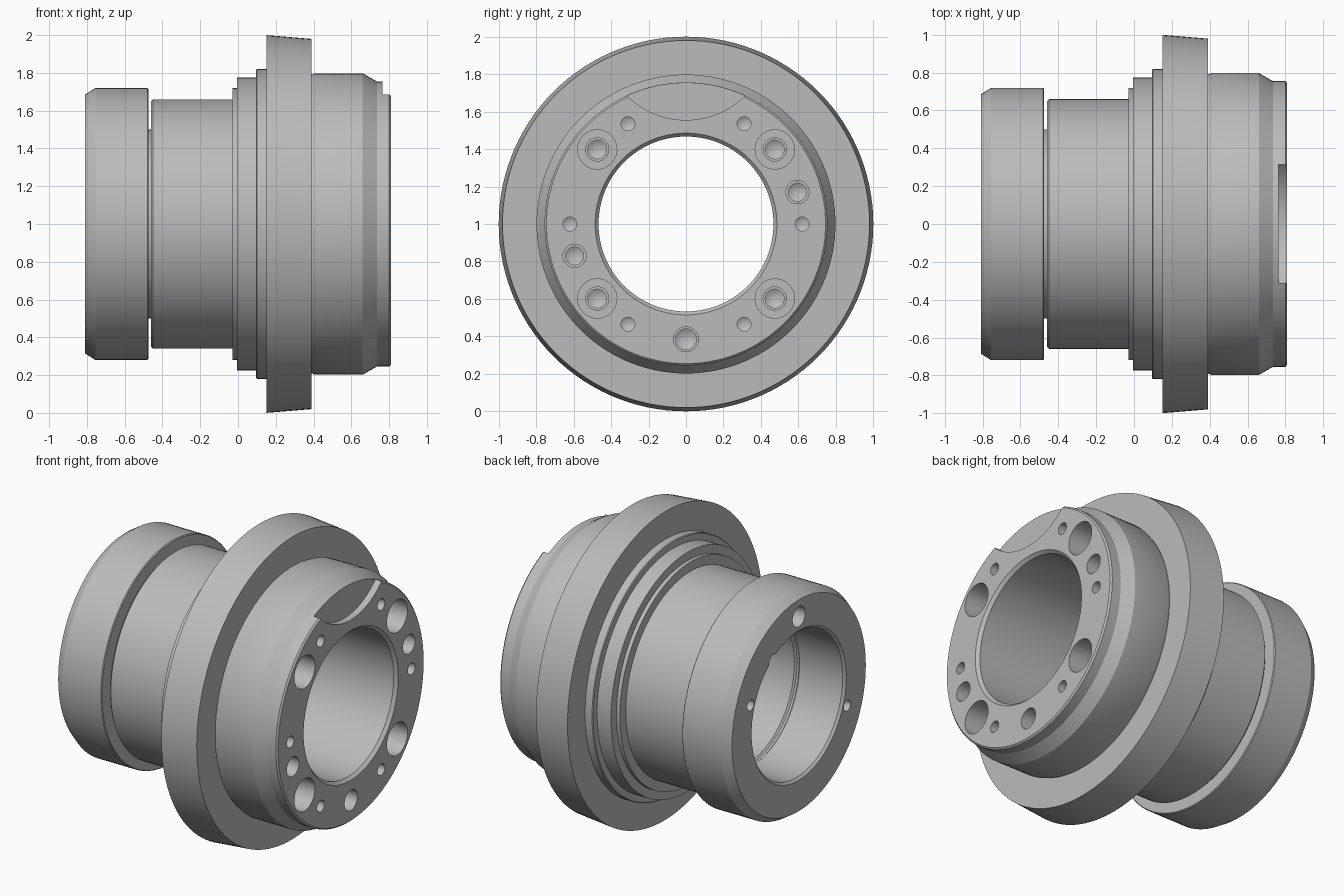
import bpy, bmesh
from math import pi, cos, sin, radians

cube = bpy.data.objects.get("Cube")
if cube:
    bpy.data.objects.remove(cube, do_unlink=True)

steel = bpy.data.materials.new("steel grey")
steel.use_nodes = True
GREY = (0.5, 0.5, 0.5, 1)
steel.diffuse_color = GREY
steel.node_tree.nodes["Principled BSDF"].inputs["Base Color"].default_value = GREY


def lathe(name, profile, y=0, z=1, steps=120):
    """Turn a closed (x, radius) outline round an axis parallel to x."""
    bm = bmesh.new()
    verts = [bm.verts.new((x, 0, r)) for x, r in profile]
    edges = [bm.edges.new((a, b)) for a, b in zip(verts, verts[1:] + verts[:1])]
    bmesh.ops.spin(bm, geom=verts + edges, cent=(0, 0, 0), axis=(1, 0, 0),
                   angle=2 * pi, steps=steps, use_merge=True)
    bmesh.ops.remove_doubles(bm, verts=bm.verts, dist=1e-5)
    bmesh.ops.dissolve_degenerate(bm, edges=bm.edges, dist=1e-6)
    bmesh.ops.recalc_face_normals(bm, faces=bm.faces)
    mesh = bpy.data.meshes.new(name)
    bm.to_mesh(mesh)
    bm.free()
    mesh.materials.append(steel)
    obj = bpy.data.objects.new(name, mesh)
    bpy.context.collection.objects.link(obj)
    obj.location = (0, y, z)
    return obj


def activate(obj):
    bpy.ops.object.select_all(action='DESELECT')
    obj.select_set(True)
    bpy.context.view_layer.objects.active = obj


def drill(target, y, dz, rings, face, side):
    """Bore a stepped, cone-bottomed hole; rings are (radius, end depth)."""
    outline = [(face + side * 0.05, 0), (face + side * 0.05, rings[0][0])]
    for i, (r, depth) in enumerate(rings):
        outline.append((face - side * depth, r))
        if i + 1 < len(rings):
            outline.append((face - side * depth, rings[i + 1][0]))
    r, depth = rings[-1]
    outline.append((face - side * (depth + 0.6 * r), 0))
    cut(target, lathe("hole_cutter", outline, y, 1 + dz, 32))


def cut(target, cutter):
    cutter.hide_render = True
    mod = target.modifiers.new("cut", 'BOOLEAN')
    mod.operation = 'DIFFERENCE'
    mod.solver = 'EXACT'
    mod.object = cutter
    activate(target)
    bpy.ops.object.modifier_apply(modifier=mod.name)
    bpy.data.objects.remove(cutter, do_unlink=True)


# Collar at the -x end
collar = lathe("end_collar", [
    (-0.81, 0.485), (-0.81, 0.685), (-0.755, 0.72), (-0.48, 0.72),
    (-0.475, 0.715), (-0.475, 0.48), (-0.485, 0.47), (-0.795, 0.47)])

# Thin ring bridging the gap between collar and body
seal = lathe("seal_ring", [(-0.48, 0.48), (-0.48, 0.5), (-0.455, 0.5), (-0.455, 0.48)])

# Body with neck, stepped shoulders, flange and hub
body = lathe("flanged_body", [
    (-0.46, 0.48), (-0.46, 0.65), (-0.45, 0.66), (-0.03, 0.66),
    (-0.03, 0.72), (-0.005, 0.72), (-0.005, 0.775), (0.095, 0.775),
    (0.095, 0.815), (0.1, 0.82), (0.15, 0.82), (0.15, 1.0),
    (0.39, 0.98), (0.39, 0.79), (0.41, 0.798), (0.66, 0.798),
    (0.735, 0.755), (0.8, 0.755), (0.81, 0.745), (0.81, 0.485),
    (0.79, 0.467), (-0.45, 0.467)])

# Scalloped recess at the top of the hub face
cut(body, lathe("recess_cutter", [(0.765, 0), (0.765, 0.447), (0.9, 0.447), (0.9, 0)], 0, 2.002, 120))

# Hub holes: counterbored bolts, small pins, dowels and one lower hole
for sy in (-1, 1):
    for sz in (-1, 1):
        drill(body, sy * 0.474, sz * 0.398, [(0.105, 0.2), (0.062, 0.4), (0.05, 0.5)], 0.81, 1)
        drill(body, sy * 0.31, sz * 0.535, [(0.037, 0.2)], 0.81, 1)
    drill(body, sy * 0.62, 0, [(0.037, 0.2)], 0.81, 1)
    drill(body, sy * 0.595, sy * 0.17, [(0.062, 0.15), (0.048, 0.3)], 0.81, 1)
drill(body, 0, -0.615, [(0.066, 0.15), (0.055, 0.3)], 0.81, 1)

# Collar holes: upper dowel, two pins and a notch in the bore edge
drill(collar, 0, 0.575, [(0.065, 0.12)], -0.81, -1)
for angle in (21, 201):
    a = radians(angle)
    drill(collar, 0.53 * cos(a), 0.53 * sin(a), [(0.035, 0.15)], -0.81, -1)
drill(collar, 0.26, 0.385, [(0.045, 0.15)], -0.81, -1)

for obj in (collar, seal, body):
    activate(obj)
    bpy.ops.object.shade_smooth_by_angle(angle=radians(25))
